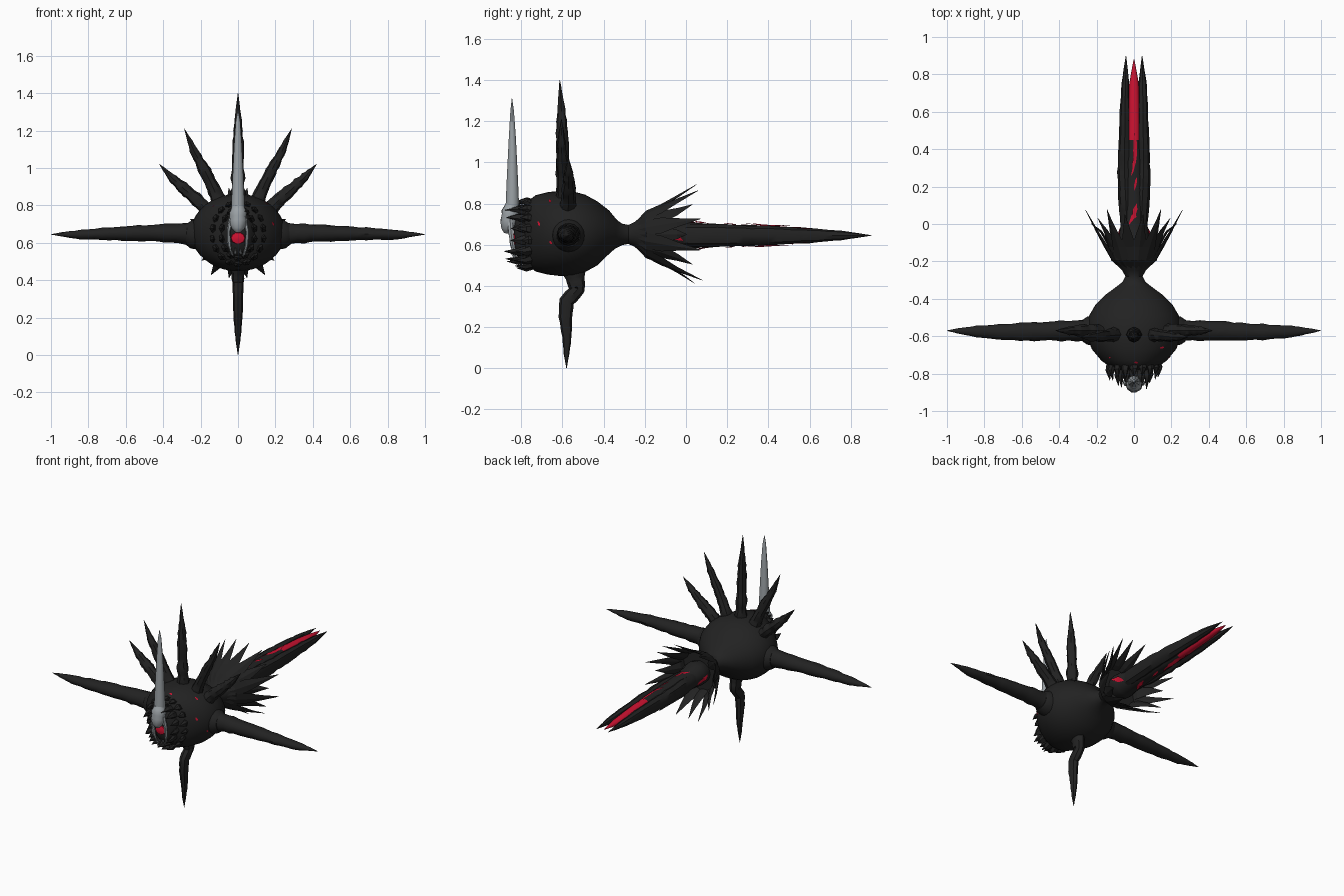
import bpy, math, random
from mathutils import Vector
from mathutils.bvhtree import BVHTree

if "Cube" in bpy.data.objects:
    bpy.data.objects.remove(bpy.data.objects["Cube"])

random.seed(4)
ZC = 0.65  # height of the body axis


def material(name, rgb):
    m = bpy.data.materials.new(name)
    m.diffuse_color = (*rgb, 1)
    m.use_nodes = True
    m.node_tree.nodes["Principled BSDF"].inputs["Base Color"].default_value = m.diffuse_color
    return m


BLACK = material("charcoal black", (0.016, 0.016, 0.016))
RED = material("crimson red", (0.6, 0.006, 0.03))
GREY = material("steel grey", (0.33, 0.36, 0.38))


def make(name, verts, faces, mat, angle=40):
    me = bpy.data.meshes.new(name)
    me.from_pydata([tuple(v) for v in verts], [], faces)
    me.materials.append(mat)
    ob = bpy.data.objects.new(name, me)
    bpy.context.collection.objects.link(ob)
    bpy.ops.object.select_all(action='DESELECT')
    ob.select_set(True)
    bpy.context.view_layer.objects.active = ob
    bpy.ops.object.mode_set(mode='EDIT')
    bpy.ops.mesh.select_all(action='SELECT')
    bpy.ops.mesh.normals_make_consistent(inside=False)
    bpy.ops.object.mode_set(mode='OBJECT')
    if angle:
        bpy.ops.object.shade_smooth_by_angle(angle=math.radians(angle))
    return ob


def sample(rows, n):
    """Evenly resample rows of numbers."""
    out = []
    for i in range(n):
        f = i / (n - 1) * (len(rows) - 1)
        k = min(int(f), len(rows) - 2)
        out.append([a + (b - a) * (f - k) for a, b in zip(rows[k], rows[k + 1])])
    return out


def tube(name, rows, mat, up=(0, 0, 1), sides=8, rings=0, rough=0.0, angle=40):
    """Loft along rows of x, y, z, side radius, up radius."""
    rows = sample(rows, rings) if rings else rows
    pts = [Vector(r[:3]) for r in rows]
    verts, faces = [], []
    n = len(rows)
    for i, r in enumerate(rows):
        t = (pts[min(i + 1, n - 1)] - pts[max(i - 1, 0)]).normalized()
        side = t.cross(Vector(up)).normalized()
        u = side.cross(t)
        k = 1 + random.uniform(-rough, rough)
        for j in range(sides):
            a = 2 * math.pi * j / sides
            q = k * (1 + random.uniform(-rough, rough) * 0.6)
            verts.append(pts[i] + (side * math.cos(a) * r[3] + u * math.sin(a) * r[4]) * q)
    for i in range(n - 1):
        for j in range(sides):
            a, b = i * sides + j, i * sides + (j + 1) % sides
            faces.append((a, b, b + sides, a + sides))
    faces += [tuple(range(sides)), tuple(range((n - 1) * sides, n * sides))]
    return make(name, verts, faces, mat, angle)


def streak(name, ob, pts, width):
    """Thin jagged red plate laid on the surface of ob."""
    me = ob.data
    tree = BVHTree.FromPolygons([v.co for v in me.vertices], [p.vertices[:] for p in me.polygons])
    rows = [Vector(p) for p in sample(pts, 12)]
    verts = []
    for i, p in enumerate(rows):
        co, no, _, _ = tree.find_nearest(p)
        t = rows[min(i + 1, 11)] - rows[max(i - 1, 0)]
        s = t.cross(no).normalized()
        w = width * (0.1 + math.sin(math.pi * i / 11)) * random.uniform(0.7, 1.1)
        verts += [co + no * 0.005 - s * w, co + no * 0.005 + s * w]
    make(name, verts, [(2 * i, 2 * i + 1, 2 * i + 3, 2 * i + 2) for i in range(11)], RED)


# Body with narrow waist and flaring cup: y, x radius, z radius
profile = [(-.79, .07, .10), (-.77, .12, .155), (-.73, .175, .185), (-.67, .225, .2),
           (-.61, .248, .207), (-.55, .252, .204), (-.49, .24, .188), (-.43, .205, .155),
           (-.38, .155, .112), (-.34, .10, .07), (-.31, .062, .052), (-.28, .046, .046),
           (-.25, .062, .06), (-.2, .11, .1), (-.15, .14, .13)]
body = tube("body", [(0, y, ZC + (.005 if y < -.35 else 0), a, b) for y, a, b in profile],
            BLACK, sides=40)
for i, p in enumerate([(0, -.73, .83), (-.12, -.7, .78), (.17, -.71, .71), (.13, -.66, .81), (.22, -.66, .62)]):
    q = Vector(p)
    streak(f"body_fleck_{i}", body, [q, q + Vector((.02, .005, -.02))], .006)

# Cup petals around the tail root
for s in (-1, 1):
    for deg, ln in ((-79, .85), (-58, 1.05), (-38, .8), (-17, 1.02), (0, .65),
                    (17, 1.0), (38, .8), (58, .95), (79, .9)):
        a = math.radians(deg)
        rad = Vector((s * math.cos(a), 0, math.sin(a)))
        rows = []
        for y, r, w, th in ((-.25, .05, .015, .006), (-.19, .115, .04, .008),
                            (-.12, .155 * (.5 + ln / 2), .04, .008),
                            (-.04, .205 * (.6 + ln * .4), .022, .006), (.07, .268, .001, .001)):
            if y == .07:
                y, r = -.12 + .19 * ln, .16 + .108 * ln
            rows.append((rad.x * r, y, ZC + rad.z * r * .96, w, th))
        tube("cup_petal", rows, BLACK, up=rad, sides=4, angle=0)

# Tail core: black root, exposed red blade toward the tip
core = tube("tail_core", [(0, -.28, ZC, .03, .03), (0, -.2, ZC, .07, .065), (0, -.1, ZC, .088, .08),
                          (0, 0, .645, .07, .063), (0, .15, .645, .058, .056), (0, .3, .645, .05, .051),
                          (0, .45, .645, .04, .045), (0, .6, .645, .034, .035),
                          (0, .75, .645, .026, .021), (0, .88, .645, .002, .002)],
            BLACK, sides=12, rings=34, rough=.03)
core.data.materials.append(RED)
for p in core.data.polygons:
    p.material_index = int(p.center.y > .47)

# Tail prongs on both sides of the core
for s in (-1, 1):
    tube("tail_prong", [(s * .035, -.06, .645, .03, .045), (s * .042, .08, .645, .038, .055),
                        (s * .05, .25, .645, .038, .05), (s * .05, .42, .645, .033, .045),
                        (s * .048, .58, .645, .028, .037), (s * .046, .75, .645, .022, .024),
                        (s * .043, .9, .645, .001, .001)], BLACK, rings=26, rough=.07)
    streak("tail_side_streak", core, [(s * .1, -.11, .67), (s * .1, -.06, .64), (s * .1, -.01, .61)], .016)

# Red cracks along the tail top and bottom
for z in (.72, .57):
    streak("tail_crack_root", core, [(-.03, 0, z), (0, .05, z), (.02, .11, z)], .013)
    streak("tail_crack_middle", core, [(-.02, .26, z), (.01, .35, z), (.015, .44, z), (0, .52, z)], .012)
    streak("tail_crack_small", core, [(.005, .18, z), (.02, .25, z)], .007)

# Long side arms with round sockets
for s in (-1, 1):
    tube("arm", [(s * .2, -.57, .645, .06, .07), (s * .3, -.57, .65, .055, .055),
                 (s * .43, -.572, .652, .052, .045), (s * .56, -.575, .65, .048, .04),
                 (s * .7, -.578, .648, .042, .033), (s * .84, -.575, .643, .032, .027),
                 (s * .93, -.572, .645, .016, .013), (s, -.57, .645, .001, .001)],
         BLACK, sides=12, rings=26, rough=.07)
    tube("arm_socket", [(s * .2, -.57, .645, .085, .085), (s * .25, -.57, .645, .075, .075),
                        (s * .275, -.57, .647, .058, .058)], BLACK, sides=20)


def back_spike(name, pts):
    radii = (.04, .035, .03, .022, .001)
    tube(name, [(*p, r, r) for p, r in zip(pts, radii)], BLACK, up=(0, 1, 0), rings=22, rough=.12)


# Fan of spikes on the back
back_spike("middle_spike", [(0, -.59, .82), (0, -.595, .95), (0, -.6, 1.1), (0, -.605, 1.25), (0, -.613, 1.4)])
for s in (-1, 1):
    back_spike("inner_spike", [(s * .09, -.59, .79), (s * .135, -.595, .9), (s * .18, -.6, .99),
                               (s * .235, -.605, 1.09), (s * .287, -.605, 1.21)])
    back_spike("outer_spike", [(s * .15, -.575, .76), (s * .22, -.57, .83), (s * .29, -.57, .89),
                               (s * .355, -.57, .95), (s * .42, -.57, 1.02)])

# Bent leg
tube("leg", [(0, -.545, .48, .04, .055), (0, -.535, .42, .034, .045), (0, -.525, .385, .03, .036),
             (0, -.58, .325, .028, .036), (0, -.585, .25, .026, .032), (0, -.578, .15, .02, .022),
             (0, -.58, .07, .012, .014), (0, -.58, 0, .001, .001)], BLACK, up=(0, 1, 0), rings=22, rough=.05)

# Head stub and ragged collar of spikes
tube("head", [(0, -.72, .65, .12, .15), (0, -.79, .65, .085, .13), (0, -.825, .65, .05, .1),
              (0, -.835, .65, .02, .05)], BLACK, sides=16)
for ring, (rx, rz, y0, y1, n) in enumerate(((.13, .155, -.73, -.83, 18), (.085, .125, -.76, -.88, 14))):
    for i in range(n):
        a = 2 * math.pi * (i + .5) / n
        c, d = math.cos(a), math.sin(a)
        tip = y1 + random.uniform(-.01, .03)
        tube("collar_spike", [(c * rx * .95, y0, ZC + d * rz * .95, .03, .02),
                              (c * rx * 1.08, (y0 + tip) / 2, ZC + d * rz * 1.08, .02, .014),
                              (c * rx, tip, ZC + d * rz * 1.05, .001, .001)],
             BLACK, up=(c, 0, d), sides=5, angle=0)

# Horn rising from a bulbous grey brow
tube("horn", [(0, -.845, .74, .036, .034), (0, -.843, .82, .035, .033), (0, -.843, .95, .029, .027),
              (0, -.843, 1.12, .021, .018), (0, -.844, 1.25, .012, .009), (0, -.845, 1.31, .001, .001)],
     GREY, up=(0, 1, 0), sides=10)
tube("brow", [(0, -.87, .655, .012, .012), (0, -.868, .675, .034, .03), (0, -.86, .715, .046, .042),
              (0, -.85, .76, .045, .045), (0, -.845, .795, .034, .034)],
     GREY, up=(0, 1, 0), sides=10, rings=9, rough=.06)

# Jaw strips, teeth and red mouth
for s in (-1, 1):
    tube("jaw_strip", [(s * .036, -.855, .73, .012, .014), (s * .05, -.85, .66, .01, .014),
                       (s * .046, -.84, .59, .009, .012), (s * .03, -.82, .52, .002, .002)],
         GREY, up=(0, 1, 0), sides=6, rings=10, rough=.15)
    for x, z in ((.014, .575), (.03, .56)):
        tube("tooth", [(s * x, -.825, z - .03, .008, .008), (s * x, -.85, z, .001, .001)],
             GREY, sides=5)
tube("mouth", [(0, -.815, .625, .042, .036), (0, -.84, .625, .036, .03), (0, -.846, .625, .01, .01)],
     RED, sides=10)
